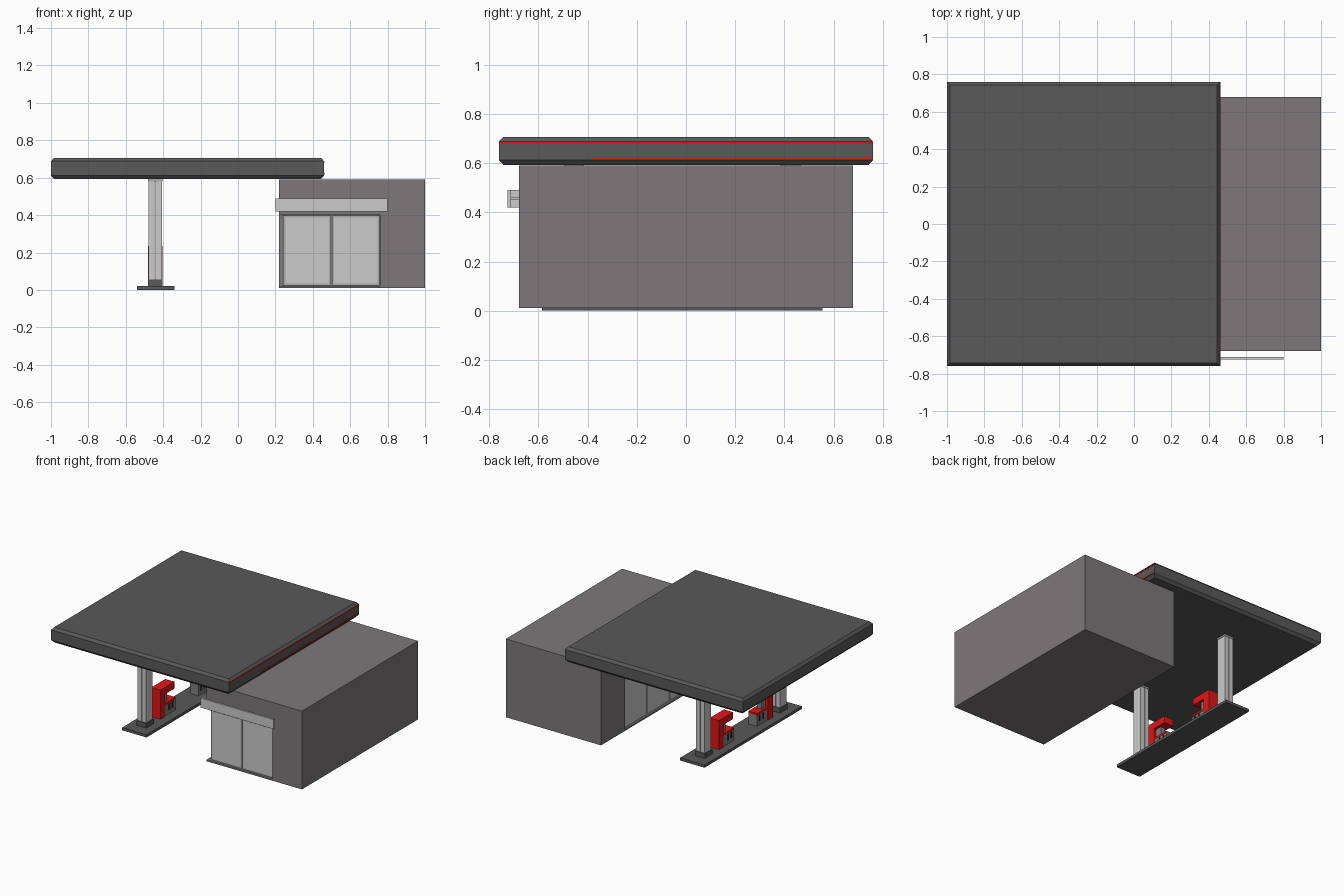
import bpy, bmesh

if "Cube" in bpy.data.objects:
    bpy.data.objects.remove(bpy.data.objects["Cube"])


def material(name, r, g, b):
    m = bpy.data.materials.new(name)
    m.diffuse_color = (r, g, b, 1)
    m.use_nodes = True
    m.node_tree.nodes["Principled BSDF"].inputs["Base Color"].default_value = m.diffuse_color
    return m


DARK = material("dark_grey", 0.1, 0.1, 0.1)
WALL = material("wall_grey", 0.205, 0.19, 0.195)
LIGHT = material("light_grey", 0.6, 0.6, 0.6)
FRAME = material("frame_grey", 0.42, 0.42, 0.42)
RED = material("red", 0.75, 0.008, 0.008)
PANEL = material("pump_grey", 0.22, 0.22, 0.22)
BLACK = material("black", 0.02, 0.02, 0.02)


def finish(name, bm, mat):
    bmesh.ops.recalc_face_normals(bm, faces=bm.faces)
    me = bpy.data.meshes.new(name)
    bm.to_mesh(me)
    bm.free()
    me.materials.append(mat)
    ob = bpy.data.objects.new(name, me)
    bpy.context.collection.objects.link(ob)
    return ob


def prism(name, pts, z0, z1, mat):
    bm = bmesh.new()
    f = bm.faces.new([bm.verts.new((x, y, z0)) for x, y in pts])
    ext = bmesh.ops.extrude_face_region(bm, geom=[f])["geom"]
    for v in ext:
        if isinstance(v, bmesh.types.BMVert):
            v.co.z = z1
    return finish(name, bm, mat)


def box(name, x0, x1, y0, y1, z0, z1, mat):
    y0, y1 = sorted((y0, y1))
    return prism(name, [(x0, y0), (x1, y0), (x1, y1), (x0, y1)], z0, z1, mat)


# Canopy: stacked rectangular rings give the chamfered rim
bm = bmesh.new()
rings = []
for inset, z in [(0.018, 0.592), (0, 0.612), (0, 0.688), (0.016, 0.706)]:
    x0, x1, y = -1 + inset, 0.46 - inset, 0.76 - inset
    rings.append([bm.verts.new(p) for p in
                  [(x0, -y, z), (x1, -y, z), (x1, y, z), (x0, y, z)]])
for a, b in zip(rings, rings[1:]):
    for i in range(4):
        j = (i + 1) % 4
        bm.faces.new((a[i], a[j], b[j], b[i]))
bm.faces.new(rings[0])
bm.faces.new(rings[-1])
finish("canopy", bm, DARK)
box("upper_stripe", 0.459, 0.462, -0.758, 0.758, 0.678, 0.687, RED)
box("lower_stripe", 0.459, 0.462, -0.38, 0.758, 0.616, 0.624, RED)

# Shop: full sill and upper wall, middle storey recessed at the glazed corner
box("shop_sill", 0.22, 1, -0.68, 0.68, 0.01, 0.022, WALL)
prism("shop_body", [(0.245, -0.655), (0.76, -0.655), (0.76, -0.68), (1, -0.68),
                    (1, 0.68), (0.22, 0.68), (0.22, 0.4), (0.245, 0.4)],
      0.022, 0.4, WALL)
box("shop_upper_wall", 0.22, 1, -0.68, 0.68, 0.4, 0.59, WALL)


# Glazing: each bay is a frame plate with a pane in front
def bay(name, a0, a1, side):
    for part, gap, depth, mat in [("frame", 0.002, 0.010, FRAME),
                                  ("pane", 0.013, 0.014, LIGHT)]:
        lo, hi, z0, z1 = a0 + gap, a1 - gap, 0.021 + gap, 0.4 - gap
        if side == "front":
            box(f"{name}_{part}", lo, hi, -0.654 - depth, -0.65, z0, z1, mat)
        else:
            box(f"{name}_{part}", 0.244 - depth, 0.25, lo, hi, z0, z1, mat)


for i in range(2):
    bay(f"front_window_{i + 1}", 0.242 + i * 0.258, 0.5 + i * 0.258, "front")
for i in range(4):
    bay(f"side_window_{i + 1}", -0.655 + i * 0.263, -0.392 + i * 0.263, "left")

# Fascia sign band wraps the glazed corner
prism("shop_fascia", [(0.2, -0.725), (0.8, -0.725), (0.8, -0.711), (0.212, -0.711),
                      (0.212, 0.44), (0.2, 0.44)], 0.42, 0.49, LIGHT)
box("front_fascia_bracket", 0.25, 0.44, -0.712, -0.68, 0.45, 0.46, LIGHT)
box("side_fascia_bracket", 0.211, 0.22, -0.6, 0.4, 0.45, 0.46, LIGHT)

# Pump island
box("island", -0.54, -0.34, -0.585, 0.555, 0, 0.02, DARK)

CX, CY = -0.4425, -0.015
for name, s in [("front", -1), ("back", 1)]:
    # Column: two halves around a recessed core, dark foot and cap
    y = CY + s * 0.44
    box(name + "_column_foot", CX - 0.04, CX + 0.04, y - 0.044, y + 0.044, 0.02, 0.055, DARK)
    for half, x0, x1 in [("left", CX - 0.035, CX - 0.003), ("right", CX + 0.003, CX + 0.035)]:
        box(f"{name}_column_{half}", x0, x1, y - 0.038, y + 0.038, 0.055, 0.58, LIGHT)
    box(name + "_column_core", CX - 0.004, CX + 0.004, y - 0.032, y + 0.032, 0.055, 0.58, FRAME)
    box(name + "_column_cap", CX - 0.038, CX + 0.038, y - 0.041, y + 0.041, 0.58, 0.594, FRAME)

    # Pump: red post and top arm, grey cabinet, display and nozzles between
    def part(label, hw, near, far, z0, z1, mat):
        box(f"{name}_pump_{label}", CX - hw, CX + hw,
            CY + s * near, CY + s * far, z0, z1, mat)
    part("post", 0.038, 0.26, 0.315, 0.02, 0.235, RED)
    part("arm", 0.038, 0.15, 0.26, 0.185, 0.235, RED)
    part("cabinet", 0.034, 0.135, 0.26, 0.02, 0.11, PANEL)
    part("cabinet_trim", 0.036, 0.135, 0.26, 0.10, 0.115, RED)
    part("display", 0.018, 0.21, 0.26, 0.115, 0.185, PANEL)
    for k in range(2):
        part(f"nozzle_{k + 1}", 0.038, 0.16 + k * 0.04, 0.172 + k * 0.04, 0.05, 0.095, BLACK)
